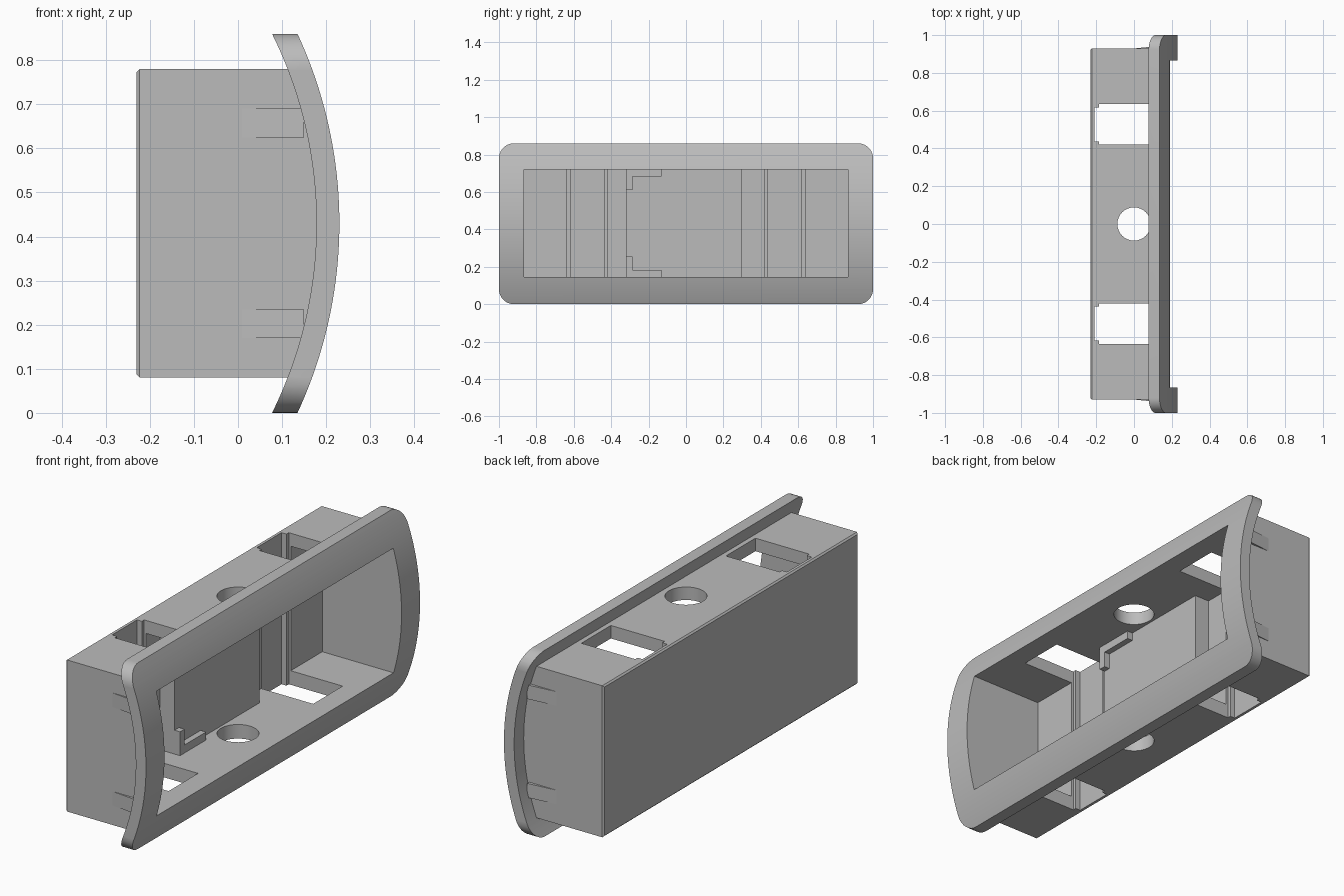
import bpy, bmesh
from math import sin, cos, asin, pi, radians
from mathutils import Vector

cube = bpy.data.objects.get("Cube")
if cube:
    bpy.data.objects.remove(cube, do_unlink=True)

grey = bpy.data.materials.new("light_grey_plastic")
grey.use_nodes = True
colour = (0.5, 0.5, 0.5, 1)
grey.diffuse_color = colour
grey.node_tree.nodes["Principled BSDF"].inputs["Base Color"].default_value = colour

MID = 0.43           # middle height
ARC_X = -0.79        # centre of the curved front


def prism(name, pts, axis, a, b, chamfer_back=0):
    """Extrude a 2D outline along an axis: x takes (y,z), y takes (x,z), z takes (x,y)."""
    i = "xyz".index(axis)
    bm = bmesh.new()
    verts = []
    for p in pts:
        co = list(p)
        co.insert(i, a)
        verts.append(bm.verts.new(co))
    face = bm.faces.new(verts)
    out = bmesh.ops.extrude_face_region(bm, geom=[face])
    move = Vector([b - a if k == i else 0 for k in range(3)])
    bmesh.ops.translate(bm, vec=move, verts=[v for v in out["geom"] if isinstance(v, bmesh.types.BMVert)])
    bmesh.ops.recalc_face_normals(bm, faces=bm.faces)
    if chamfer_back:
        back = min(v.co.x for v in bm.verts) + 0.001
        edges = [e for e in bm.edges if all(v.co.x < back for v in e.verts)]
        bmesh.ops.bevel(bm, geom=edges, offset=chamfer_back, segments=1, affect="EDGES")
    mesh = bpy.data.meshes.new(name)
    bm.to_mesh(mesh)
    bm.free()
    mesh.materials.append(grey)
    ob = bpy.data.objects.new(name, mesh)
    bpy.context.collection.objects.link(ob)
    return ob


def block(name, x, y, z):
    pts = [(x[0], z[0]), (x[1], z[0]), (x[1], z[1]), (x[0], z[1])]
    return prism(name, pts, "y", *y)


def arc(radius, half, n=40):
    """Curved front outline from bottom to top as (x, z)."""
    t = asin(half / radius)
    return [(ARC_X + radius * cos(a), MID + radius * sin(a))
            for a in (-t + 2 * t * k / n for k in range(n + 1))]


def combine(ob, tool, operation):
    mod = ob.modifiers.new(operation.lower(), "BOOLEAN")
    mod.operation, mod.solver, mod.object = operation, "EXACT", tool
    deps = bpy.context.evaluated_depsgraph_get()
    mesh = bpy.data.meshes.new_from_object(ob.evaluated_get(deps))
    ob.modifiers.clear()
    ob.data = mesh
    bpy.data.objects.remove(tool, do_unlink=True)


# Curved bezel with rounded corners
bezel = prism("bezel_housing", arc(1.02, MID) + arc(0.968, MID)[::-1], "y", -1.05, 1.05)
R = 0.08
outline = []
for q, (cy, cz) in enumerate([(1 - R, 2 * MID - R), (R - 1, 2 * MID - R), (R - 1, R), (1 - R, R)]):
    for k in range(11):
        a = (q + k / 10) * pi / 2
        outline.append((cy + R * cos(a), cz + R * sin(a)))
combine(bezel, prism("corner_cutter", outline, "x", -0.2, 0.5), "INTERSECT")

# Box body behind the bezel, its front following the curve
body = prism("body", [(-0.23, 0.78), (-0.23, 0.08)] + arc(0.99, 0.35), "y", -0.93, 0.93, 0.007)
combine(bezel, body, "UNION")

# Main cavity, side windows with grooves, and the round hole
combine(bezel, block("cavity", (-0.175, 0.5), (-0.865, 0.865), (0.145, 0.72)), "DIFFERENCE")
for lo, hi in ((0.42, 0.635), (-0.635, -0.42)):
    combine(bezel, block("window", (-0.185, 0.09), (lo, hi), (0.05, 0.81)), "DIFFERENCE")
    combine(bezel, block("groove", (-0.21, -0.1), (lo + 0.017, hi - 0.017), (0.05, 0.81)), "DIFFERENCE")
circle = [(0.088 * cos(2 * pi * k / 48), 0.088 * sin(2 * pi * k / 48)) for k in range(48)]
combine(bezel, prism("round_hole", circle, "z", 0.05, 0.81), "DIFFERENCE")

# Raised centre block on the back wall
block("centre_block", (-0.18, -0.1), (-0.32, 0.30), (0.144, 0.721))

# Angled retaining hooks at top and bottom of the block
hook = [(-0.32, 0.144), (-0.13, 0.144), (-0.13, 0.182), (-0.287, 0.182), (-0.287, 0.255), (-0.32, 0.255)]
prism("lower_hook", hook, "x", -0.11, -0.072)
prism("upper_hook", [(y, 0.865 - z) for y, z in hook], "x", -0.11, -0.072)

# Snap wedges on both ends
for side, label in ((1, "back"), (-1, "front")):
    ramp = [(0.0, side * 0.929), (0.15, side * 0.929), (0.15, side * 0.945)]
    for z, level in ((0.17, "lower"), (0.625, "upper")):
        prism(f"{label}_{level}_wedge", ramp, "z", z, z + 0.065)

# Smooth curved faces while keeping edges sharp
bpy.ops.object.select_all(action="DESELECT")
bezel.select_set(True)
bpy.context.view_layer.objects.active = bezel
bpy.ops.object.shade_smooth_by_angle(angle=radians(30))
